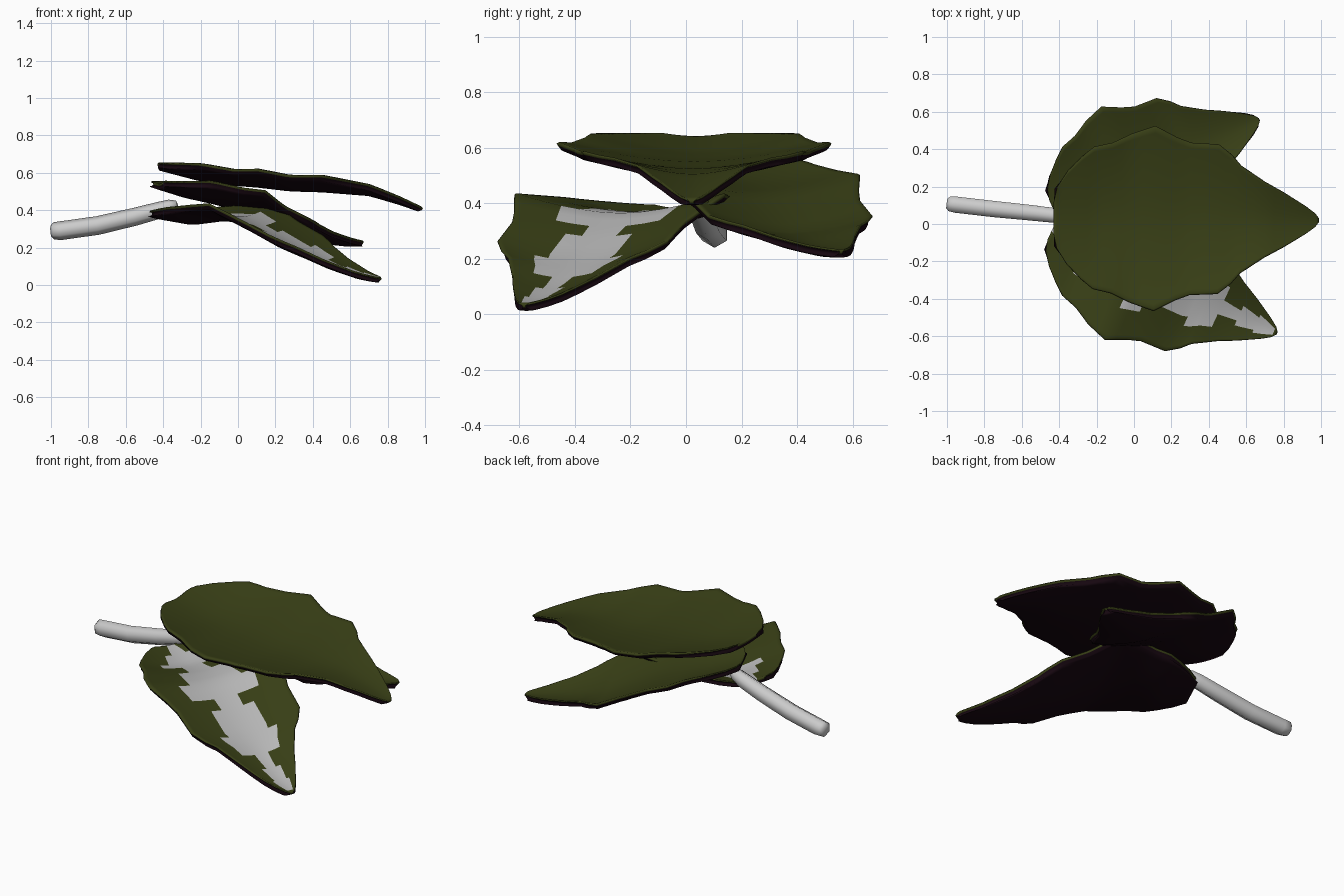
import bpy, bmesh, math
from mathutils import Vector

if "Cube" in bpy.data.objects:
    bpy.data.objects.remove(bpy.data.objects["Cube"])


def material(name, rgb):
    m = bpy.data.materials.new(name)
    m.diffuse_color = (*rgb, 1)
    m.use_nodes = True
    m.node_tree.nodes["Principled BSDF"].inputs["Base Color"].default_value = m.diffuse_color
    return m


OLIVE = material("leaf_green", (0.040, 0.050, 0.008))
GREY = material("leaf_grey", (0.50, 0.50, 0.50))
PURPLE = material("leaf_underside", (0.008, 0.002, 0.005))

# Shared outline: (fraction of length, half width / length), stem end to tip
OUTLINE = [(0, .06), (.012, .115), (.05, .175), (.105, .232), (.15, .268), (.22, .284),
           (.29, .318), (.38, .349), (.46, .308), (.515, .287), (.62, .282), (.67, .243),
           (.705, .203), (.795, .143), (.866, .104), (.95, .052), (.985, .026), (1, .006)]
STATIONS = [0, .16, .29, .38, .5, .62, .8, .92, 1]            # where heights are given
FOLD = [.01, .07, .062, .074, .06, .066, .035, .015, 0]       # rise of margin over midrib
N = 8                                                         # columns beside the midrib


def interp(s, ys):
    for i in range(len(STATIONS) - 1):
        a, b = STATIONS[i:i + 2]
        if s <= b:
            return ys[i] + (s - a) / (b - a) * (ys[i + 1] - ys[i])
    return ys[-1]


def leaf(name, base, tip, heights, width=1.0, base_lobe=1.0, patch=False):
    base, tip = Vector(base), Vector(tip)
    axis = tip - base
    side = Vector((-axis.y, axis.x)) * width
    # refine the outline so patches and curves are smooth
    outline = []
    for (s0, w0), (s1, w1) in zip(OUTLINE, OUTLINE[1:]):
        outline += [(s0, w0), ((s0 + s1) / 2, (w0 + w1) / 2)]
    outline.append(OUTLINE[-1])
    bm = bmesh.new()
    rows = []
    for s, w in outline:
        lobe = base_lobe + (1 - base_lobe) * min(s / .3, 1)
        row = []
        for j in range(-N, N + 1):
            t = math.sin(j / N * math.pi / 2)
            p = base + axis * s + side * (w * t * lobe)
            z = interp(s, heights) + interp(s, FOLD) * abs(t) ** 1.7
            if abs(j) == N or s in (0, 1):      # rounded-down margin
                z -= .008
            row.append(bm.verts.new((p.x, p.y, z)))
        rows.append(row)
    for i in range(len(rows) - 1):
        s = (outline[i][0] + outline[i + 1][0]) / 2
        # jagged pale band along the midrib
        band = (0.16 + 0.45 * ((s * 3.6 + 0.35) % 1.0)) * min(1, .5 + s * 2)
        for j in range(2 * N):
            f = bm.faces.new((rows[i][j], rows[i + 1][j], rows[i + 1][j + 1], rows[i][j + 1]))
            f.smooth = True
            t = abs(math.sin((j + .5 - N) / N * math.pi / 2))
            if patch and t < band and s < .985:
                f.material_index = 1
    bm.normal_update()
    bm.verts.index_update()
    rim = [v.index for v in bm.verts if v.is_boundary]
    inner = [v.index for v in bm.verts if not v.is_boundary]
    me = bpy.data.meshes.new(name)
    bm.to_mesh(me)
    bm.free()
    for m in (OLIVE, GREY, PURPLE):
        me.materials.append(m)
    ob = bpy.data.objects.new(name, me)
    bpy.context.collection.objects.link(ob)
    # leaf is thinner at its margin
    group = ob.vertex_groups.new(name="thick")
    group.add(inner, 1.0, 'REPLACE')
    group.add(rim, 0.35, 'REPLACE')
    sol = ob.modifiers.new("thickness", 'SOLIDIFY')
    sol.thickness = 0.03
    sol.offset = -1
    sol.vertex_group = "thick"
    sol.material_offset = 2
    return ob


# Three leaves
leaf("top_leaf", (-.43, .035), (.99, .02),
     [.645, .585, .56, .55, .53, .525, .505, .455, .415])
leaf("back_leaf", (-.43, .075), (.67, .56),
     [.545, .49, .46, .435, .365, .295, .25, .235, .235], .96, .88)
leaf("front_leaf", (-.435, -.025), (.765, -.585),
     [.385, .35, .37, .365, .29, .205, .105, .055, .04], .91, .88, True)

# Stem: hexagonal tube with rounded ends along a gentle curve
PATH = [(-1, .11, .288, .03), (-.985, .108, .289, .046), (-.95, .103, .29, .05),
        (-.75, .08, .318, .05), (-.55, .06, .365, .048), (-.42, .045, .4, .045),
        (-.36, .035, .42, .038), (-.325, .03, .43, .022)]
bm = bmesh.new()
rings = []
for i, (x, y, z, r) in enumerate(PATH):
    a = Vector(PATH[max(i - 1, 0)][:3])
    b = Vector(PATH[min(i + 1, len(PATH) - 1)][:3])
    d = (b - a).normalized()
    u = d.cross(Vector((0, 0, 1))).normalized()
    v = u.cross(d)
    rings.append([bm.verts.new(Vector((x, y, z)) + r * (u * math.sin(k * math.pi / 3) + v * math.cos(k * math.pi / 3)))
                  for k in range(6)])
for p, q in zip(rings, rings[1:]):
    for k in range(6):
        bm.faces.new((p[k], p[(k + 1) % 6], q[(k + 1) % 6], q[k]))
bm.faces.new(rings[0])
bm.faces.new(rings[-1])
bmesh.ops.recalc_face_normals(bm, faces=bm.faces)
for f in bm.faces:
    f.smooth = True
me = bpy.data.meshes.new("stem")
bm.to_mesh(me)
bm.free()
bpy.context.collection.objects.link(bpy.data.objects.new("stem", me))
